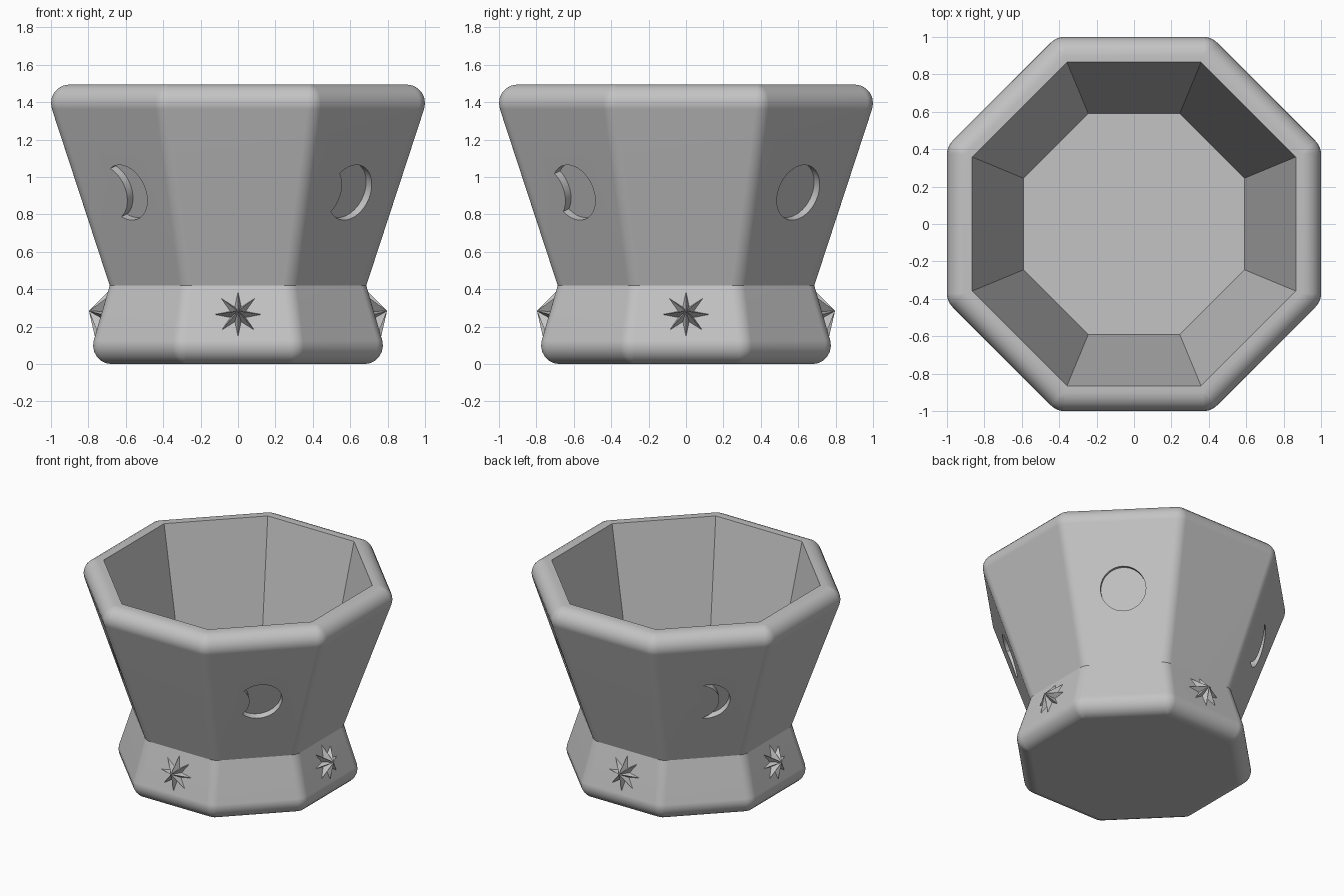
import bpy, bmesh
from math import pi, sin, cos, tan, acos, atan, radians
from mathutils import Matrix, Vector

cube = bpy.data.objects.get("Cube")
if cube:
    bpy.data.objects.remove(cube)

grey = bpy.data.materials.new("plain_grey")
grey.use_nodes = True
colour = (0.55, 0.55, 0.55, 1)
grey.diffuse_color = colour
grey.node_tree.nodes["Principled BSDF"].inputs["Base Color"].default_value = colour

FILLET = 0.1
WAIST_Z, WAIST = 0.42, 0.686
BASE_TILT, BOWL_TILT = atan(0.28), atan(0.3286)
STEPS = 6


def make_object(name, bm):
    bmesh.ops.recalc_face_normals(bm, faces=bm.faces)
    mesh = bpy.data.meshes.new(name)
    bm.to_mesh(mesh)
    bm.free()
    mesh.materials.append(grey)
    obj = bpy.data.objects.new(name, mesh)
    bpy.context.collection.objects.link(obj)
    return obj


def octagon_ring(bm, core, offset, z):
    """Octagon of the given core apothem, grown by offset with round corners."""
    verts = []
    for k in range(8):
        mid = radians(22.5 + 45 * k)
        corner = Vector((cos(mid), sin(mid), 0)) * core / cos(pi / 8)
        for i in range(STEPS + 1):
            a = mid + radians(45) * (i / STEPS - 0.5)
            verts.append(bm.verts.new(corner + Vector((offset * cos(a), offset * sin(a), z))))
    return verts


def face_frame(angle, apothem, z, tilt):
    """Local frame on a sloping side: x to the viewer's right, y up the side, z outward."""
    out = Vector((cos(angle), sin(angle), 0))
    right = Vector((-sin(angle), cos(angle), 0))
    up = out * sin(tilt) + Vector((0, 0, cos(tilt)))
    frame = Matrix((right, up, right.cross(up))).transposed().to_4x4()
    return Matrix.Translation(out * apothem + Vector((0, 0, z))) @ frame


# Pot profile: rounded foot, waist, rounded rim, straight inside wall
profile = []
for i in range(STEPS + 1):
    a = -pi / 2 + (pi / 2 + BASE_TILT) * i / STEPS
    profile.append((0.675, FILLET * cos(a), FILLET + FILLET * sin(a)))
profile.append((WAIST - FILLET, FILLET, WAIST_Z))
for i in range(STEPS + 1):
    a = -BOWL_TILT + (pi / 2 + BOWL_TILT) * i / STEPS
    profile.append((0.9, FILLET * cos(a), 1.395 + FILLET * sin(a)))
profile += [(0.865, 0, 1.495), (0.59, 0, 0.1)]

bm = bmesh.new()
rings = [octagon_ring(bm, *row) for row in profile]
for low, high in zip(rings, rings[1:]):
    for i in range(len(low)):
        j = (i + 1) % len(low)
        bm.faces.new((low[i], low[j], high[j], high[i]))
bm.faces.new(rings[0][::-1])
bm.faces.new(rings[-1])
bmesh.ops.remove_doubles(bm, verts=bm.verts, dist=0.0005)
pot = make_object("pot", bm)

# Moon phases sunk into the four diagonal sides
MOON_R, MOON_Z, DEPTH = 0.155, 0.917, 0.045
phases = {45: 2 * MOON_R, -45: 0.225, -135: 0.15, 135: 0.075}
bm = bmesh.new()
for degrees, shift in phases.items():
    tip, bite = acos(-shift / 2 / MOON_R), acos(min(1, shift / 2 / MOON_R))
    n = 40
    outline = [(MOON_R * cos(a), MOON_R * sin(a))
               for a in (-tip + 2 * tip * i / n for i in range(n))]
    if bite > 0.01:
        outline += [(MOON_R * cos(a) - shift, MOON_R * sin(a))
                    for a in (bite - 2 * bite * i / n for i in range(n))]
    apothem = WAIST + (MOON_Z - WAIST_Z) * tan(BOWL_TILT)
    frame = face_frame(radians(degrees), apothem, MOON_Z, BOWL_TILT)
    floor = bm.faces.new([bm.verts.new(frame @ Vector((x, y, -DEPTH))) for x, y in outline])
    grown = bmesh.ops.extrude_face_region(bm, geom=[floor], use_keep_orig=True)["geom"]
    bmesh.ops.translate(bm, vec=frame.to_3x3() @ Vector((0, 0, 3 * DEPTH)),
                        verts=[v for v in grown if isinstance(v, bmesh.types.BMVert)])
cutter = make_object("moon_cutter", bm)
cutter.hide_render = True

cut = pot.modifiers.new("moons", 'BOOLEAN')
cut.object = cutter
cut.operation = 'DIFFERENCE'
cut.solver = 'EXACT'
bpy.ops.object.select_all(action='DESELECT')
bpy.context.view_layer.objects.active = pot
pot.select_set(True)
bpy.ops.object.modifier_apply(modifier=cut.name)
bpy.data.objects.remove(cutter)
bpy.ops.object.shade_smooth_by_angle(angle=radians(25))
weighted = pot.modifiers.new("flat_sides", 'WEIGHTED_NORMAL')
weighted.keep_sharp = True

# Eight-pointed faceted stars on the four straight sides of the foot
STAR_R, VALLEY_R, STAR_H, STAR_Z = 0.128, 0.045, 0.07, 0.265
for name, degrees in (("front", -90), ("left", 0), ("back", 90), ("right", 180)):
    bm = bmesh.new()
    apothem = WAIST + (WAIST_Z - STAR_Z) * tan(BASE_TILT)
    frame = face_frame(radians(degrees), apothem, STAR_Z, -BASE_TILT)
    peak = bm.verts.new((0, 0, STAR_H))
    edge = []
    for i in range(16):
        r = VALLEY_R if i % 2 else STAR_R
        edge.append(bm.verts.new((r * cos(i * pi / 8), r * sin(i * pi / 8), 0)))
    for i in range(16):
        bm.faces.new((peak, edge[i], edge[(i + 1) % 16]))
    bm.faces.new(edge[::-1])
    bm.transform(frame)
    make_object(name + "_star", bm)
